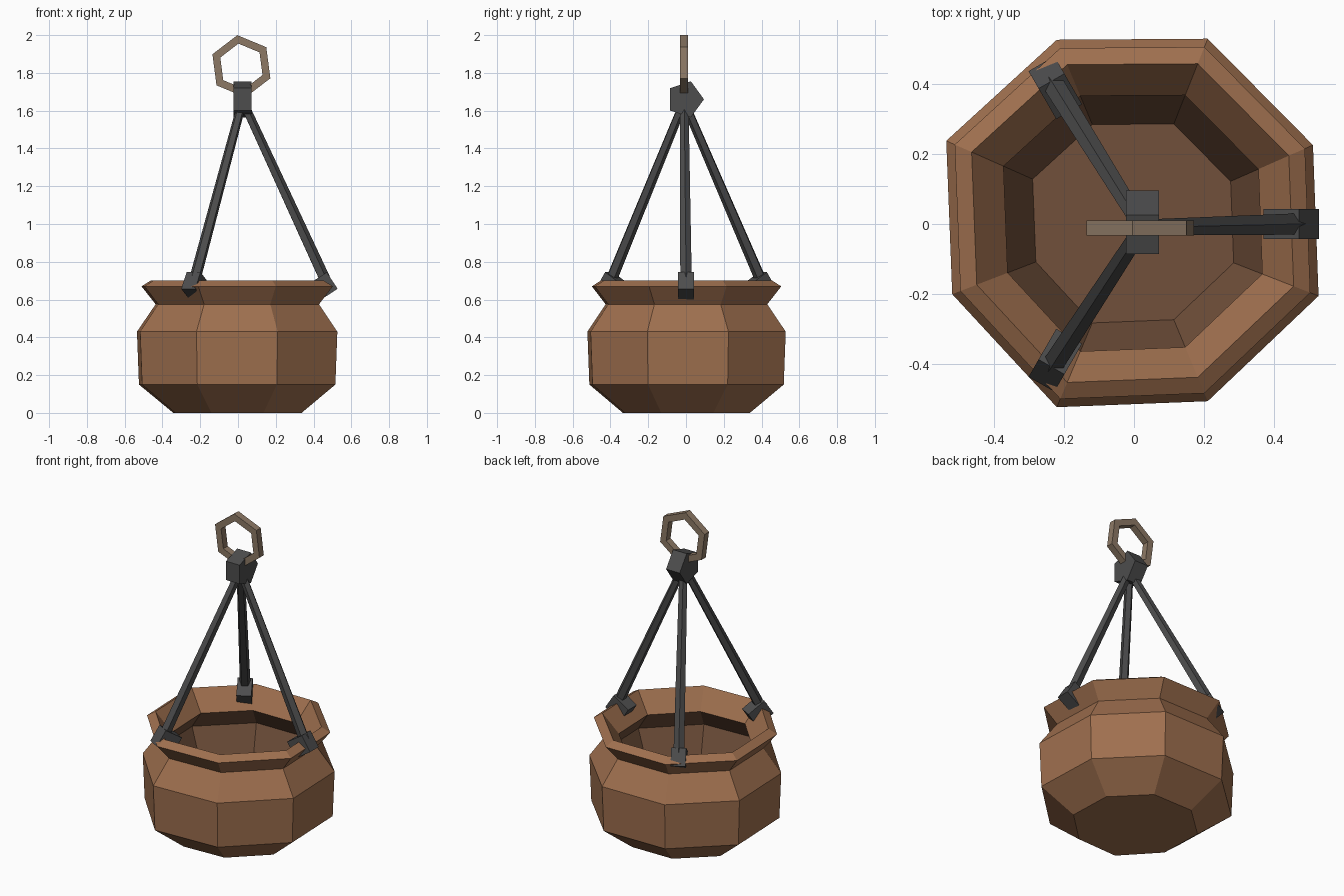
import bpy, bmesh, math
from mathutils import Vector, Matrix

if "Cube" in bpy.data.objects:
    bpy.data.objects.remove(bpy.data.objects["Cube"])


def material(name, rgb):
    m = bpy.data.materials.new(name)
    m.diffuse_color = (*rgb, 1)
    m.use_nodes = True
    m.node_tree.nodes["Principled BSDF"].inputs["Base Color"].default_value = m.diffuse_color
    return m


CLAY = material("clay", (0.345, 0.16, 0.077))
CLAY_DARK = material("dark clay inside", (0.165, 0.08, 0.043))
IRON = material("dark iron", (0.074, 0.074, 0.075))
RING = material("worn brass", (0.265, 0.19, 0.13))


def finish(bm, name, *mats):
    bmesh.ops.recalc_face_normals(bm, faces=bm.faces)
    me = bpy.data.meshes.new(name)
    bm.to_mesh(me)
    bm.free()
    for m in mats:
        me.materials.append(m)
    ob = bpy.data.objects.new(name, me)
    bpy.context.collection.objects.link(ob)
    return ob


# Pot: slightly uneven octagon swept along an outer and inner profile
columns = [(0.51, 0.225), (0.21, 0.528), (-0.22, 0.525), (-0.535, 0.237),
           (-0.518, -0.2), (-0.22, -0.522), (0.21, -0.505), (0.526, -0.205)]
profile = [(0.64, 0), (0.98, 0.15), (1, 0.43), (0.815, 0.575), (0.955, 0.67),
           (0.865, 0.70), (0.695, 0.58), (0.86, 0.46), (0.54, 0.06)]
bm = bmesh.new()
rows = [[bm.verts.new((x * s, y * s, z)) for x, y in columns] for s, z in profile]
for r in range(len(rows) - 1):
    for i in range(8):
        j = (i + 1) % 8
        f = bm.faces.new((rows[r][i], rows[r][j], rows[r + 1][j], rows[r + 1][i]))
        f.material_index = 1 if r >= 6 else 0
bm.faces.new(rows[0])
bm.faces.new(rows[-1]).material_index = 1
finish(bm, "pot", CLAY, CLAY_DARK)

# Three rods with tilted clamps gripping the rim
apex = Vector((0.024, -0.01, 1.65))
for k in range(3):
    turn = Matrix.Rotation(math.radians(120 * k), 4, 'Z')
    bm = bmesh.new()
    bmesh.ops.create_cube(bm, size=1, matrix=turn
                          @ Matrix.Translation((0.4485, 0, 0.668))
                          @ Matrix.Rotation(math.radians(-33), 4, 'Y')
                          @ Matrix.Diagonal((0.12, 0.085, 0.105, 1)))
    finish(bm, f"rim_clamp_{k + 1}", IRON)

    foot = turn @ Vector((0.466, 0, 0.69))
    d = apex - foot
    bm = bmesh.new()
    bmesh.ops.create_cone(bm, cap_ends=True, segments=5, radius1=0.032, radius2=0.024,
                          depth=d.length,
                          matrix=Matrix.Translation((apex + foot) / 2)
                          @ d.to_track_quat('Z', 'Y').to_matrix().to_4x4())
    finish(bm, f"hanging_rod_{k + 1}", IRON)

# Five-sided hub lying along x
bm = bmesh.new()
loops = [[bm.verts.new((x, -0.005 + 0.1 * math.cos(math.radians(72 * i)),
                        1.66 + 0.1 * math.sin(math.radians(72 * i)))) for i in range(5)]
         for x in (-0.023, 0.071)]
for i in range(5):
    j = (i + 1) % 5
    bm.faces.new((loops[0][i], loops[0][j], loops[1][j], loops[1][i]))
for l in loops:
    bm.faces.new(l)
finish(bm, "hub", IRON)

# Six-sided hanging ring with a square section
bm = bmesh.new()
section = [(0.166, -0.033), (0.166, 0.01), (0.121, 0.01), (0.121, -0.033)]
rings = []
for i in range(6):
    a = math.radians(37.5 + 60 * i)
    rings.append([bm.verts.new((0.018 + r * math.cos(a), y, 1.835 + r * math.sin(a)))
                  for r, y in section])
for i in range(6):
    for s in range(4):
        n, t = (i + 1) % 6, (s + 1) % 4
        bm.faces.new((rings[i][s], rings[i][t], rings[n][t], rings[n][s]))
finish(bm, "hanging_ring", RING)
